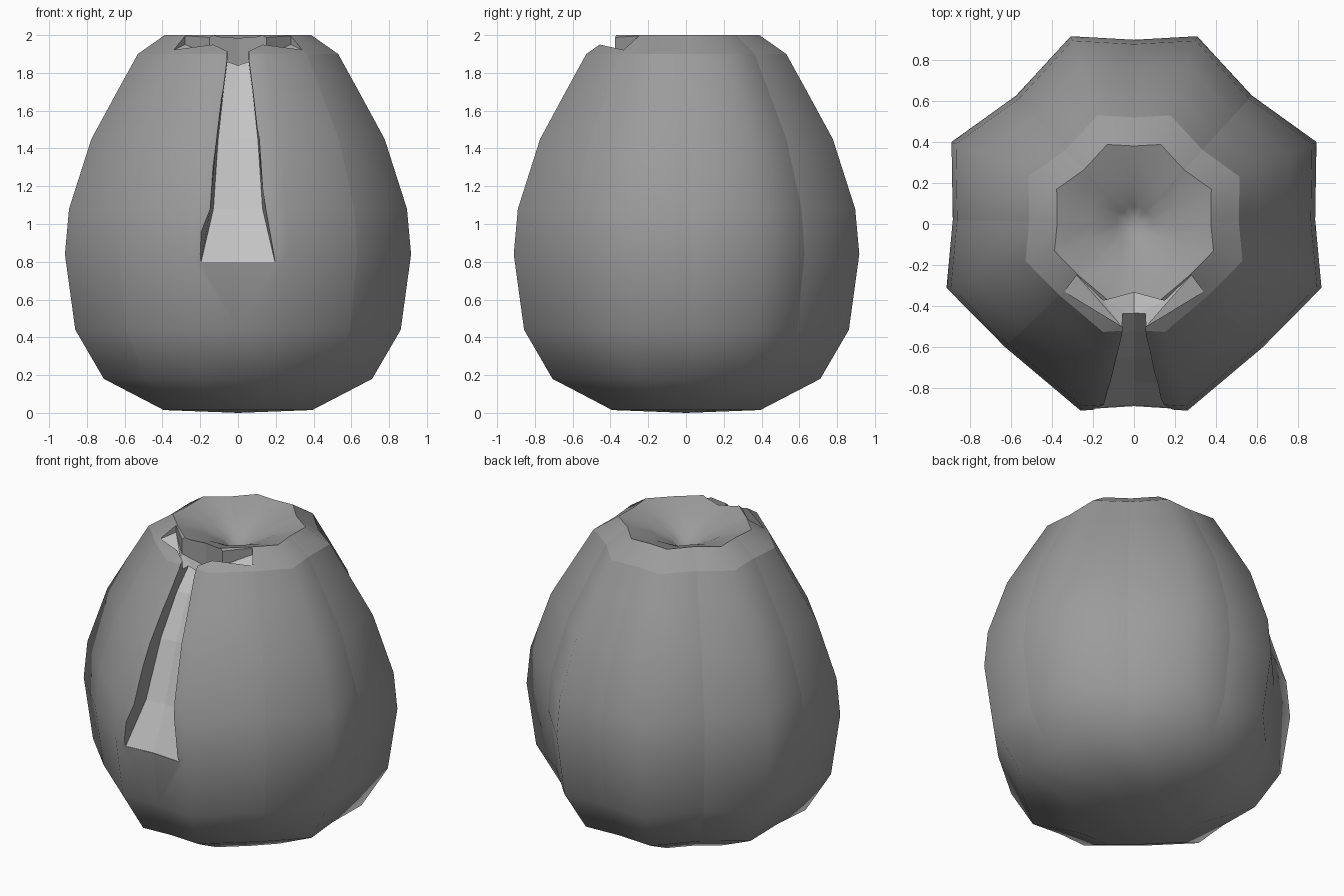
import bpy, bmesh, math

if "Cube" in bpy.data.objects:
    bpy.data.objects.remove(bpy.data.objects["Cube"])


def material(name, v):
    m = bpy.data.materials.new(name)
    m.diffuse_color = (v, v, v, 1)
    m.use_nodes = True
    m.node_tree.nodes["Principled BSDF"].inputs["Base Color"].default_value = m.diffuse_color
    return m


MATS = [material("grey skin", 0.33), material("pale cut", 0.55)]


def make_object(name, bm):
    bmesh.ops.recalc_face_normals(bm, faces=bm.faces)
    me = bpy.data.meshes.new(name)
    bm.to_mesh(me)
    bm.free()
    for m in MATS:
        me.materials.append(m)
    ob = bpy.data.objects.new(name, me)
    bpy.context.collection.objects.link(ob)
    return ob


# Lobed plan: angle and radius factor, ridges and valleys alternate, mirrored in x
half = [(90, .93), (71.4, 1), (47.4, .88), (24.2, 1.01), (1.3, .915),
        (-18.8, 1), (-43.6, .9), (-74, .98), (-90, .925)]
plan = half + [(180 - a, f) for a, f in half[-2:0:-1]]

# Ridge profile: height and radius from the base up over the rim into the dip
profile = [(.015, .415), (.18, .75), (.44, .91), (.84, .968), (1.08, .945),
           (1.45, .82), (1.72, .665), (1.9, .56), (2.0, .41),
           (1.94, .23), (1.87, .09)]

# Body
bm = bmesh.new()
rings = [[bm.verts.new((r * f * math.cos(math.radians(a)),
                        r * f * math.sin(math.radians(a)), z))
          for a, f in plan] for z, r in profile]
base = bm.verts.new((0, 0, 0))
dip = bm.verts.new((0, 0, 1.8))
n = len(plan)
for i in range(n):
    j = (i + 1) % n
    for lo, hi in zip(rings, rings[1:]):
        bm.faces.new((lo[i], lo[j], hi[j], hi[i]))
    bm.faces.new((base, rings[0][j], rings[0][i]))
    bm.faces.new((dip, rings[-1][i], rings[-1][j]))
for f in bm.faces:
    f.smooth = True
# Crisp valleys between the lobes and a crisp shoulder
for lo, hi in zip(rings[1:], rings[2:]):
    for i in range(0, n, 2):
        bm.edges.get((lo[i], hi[i])).smooth = False
for ring in (rings[7], rings[8]):
    for i in range(n):
        bm.edges.get((ring[i], ring[(i + 1) % n])).smooth = False
body = make_object("fruit_body", bm)

# Cutter for the long front groove: height, floor half width, floor y, mouth half width
bm = bmesh.new()
rows = []
for z, w, y, m in [(.80, .195, -.90, .28), (1.08, .13, -.78, .175),
                   (1.45, .105, -.66, .135), (1.72, .075, -.535, .09),
                   (1.87, .055, -.43, .07), (2.1, .055, -.42, .07)]:
    rows.append([bm.verts.new(p) for p in
                 ((-m, -1.05, z), (-w, y, z), (0, y + .015, z), (w, y, z), (m, -1.05, z))])
for lo, hi in zip(rows, rows[1:]):
    for i in range(5):
        j = (i + 1) % 5
        f = bm.faces.new((lo[i], lo[j], hi[j], hi[i]))
        f.material_index = 1 if i in (1, 2) else 0
bm.faces.new(rows[0])
bm.faces.new(rows[-1])
groove = make_object("groove_cutter", bm)

# Cutter for the two arms that spread below the rim
right = [(.06, -.50, 1.86), (.34, -.33, 1.92), (.28, -.25, 1.95), (.15, -.375, 1.89)]
outline = right + [(0, -.335, 1.83)] + [(-x, y, z) for x, y, z in right[::-1]]
bm = bmesh.new()
low = [bm.verts.new(p) for p in outline]
top = [bm.verts.new((x, y, 2.2)) for x, y, z in outline]
hub = bm.verts.new((0, -.44, 1.84))
for i in range(len(low)):
    j = (i + 1) % len(low)
    bm.faces.new((low[i], low[j], top[j], top[i]))
# Arm floors and the floor between them
for a, b, c, d in ((0, 1, 2, 3), (8, 7, 6, 5)):
    for tri in ((low[a], low[b], low[c]), (low[a], low[c], low[d]),
                (low[a], low[d], hub), (low[d], low[4], hub)):
        bm.faces.new(tri).material_index = 1
bm.faces.new((low[0], hub, low[8])).material_index = 1
bm.faces.new(top)
arms = make_object("arm_cutter", bm)

# Cut both shapes out of the body
bpy.context.view_layer.objects.active = body
for cutter in (groove, arms):
    mod = body.modifiers.new("cut", "BOOLEAN")
    mod.operation = "DIFFERENCE"
    mod.solver = "EXACT"
    mod.object = cutter
    bpy.ops.object.modifier_apply(modifier=mod.name)
    bpy.data.objects.remove(cutter)
